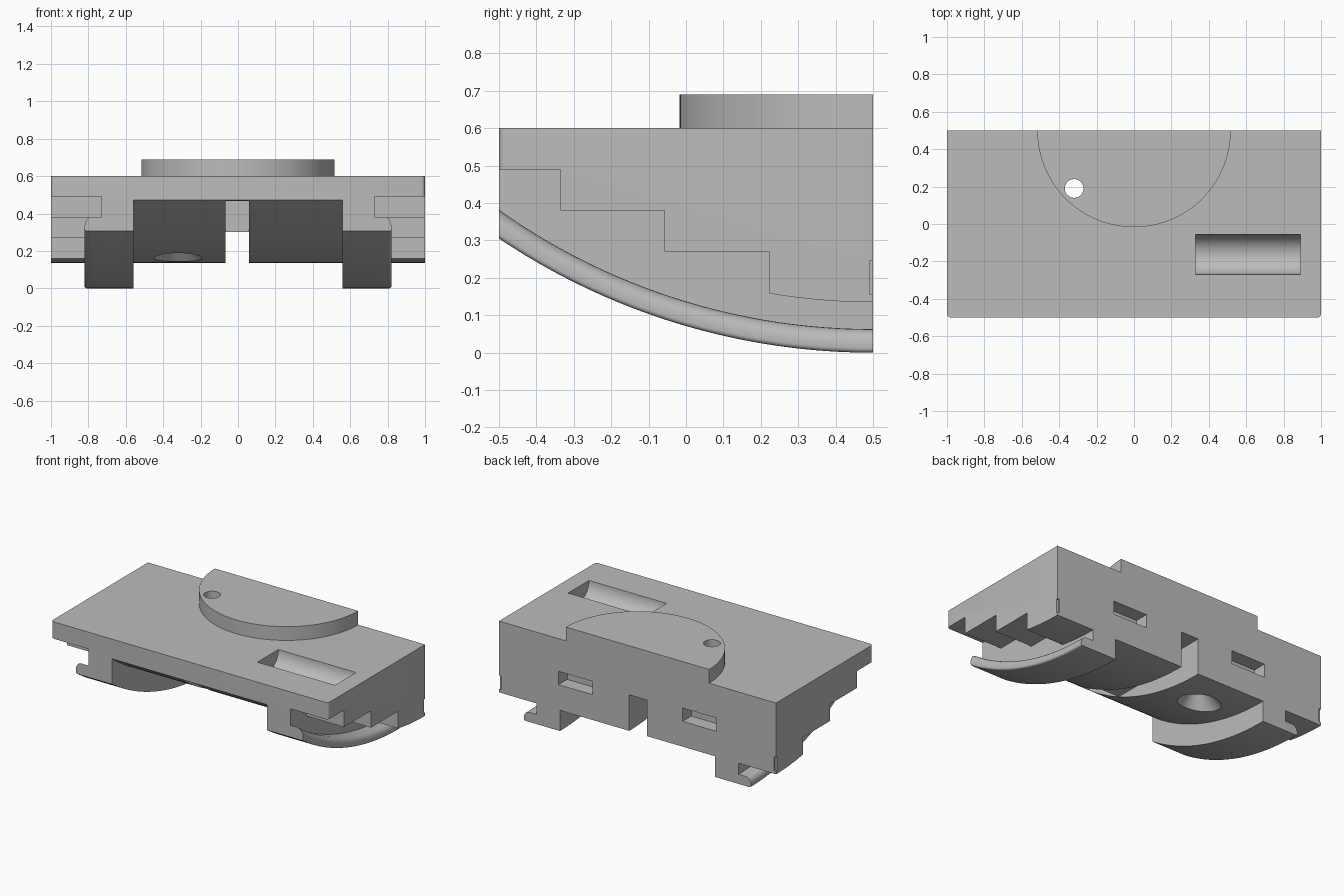
import bpy, bmesh, math
from mathutils import Matrix

if "Cube" in bpy.data.objects:
    bpy.data.objects.remove(bpy.data.objects["Cube"])

AXIS_Y, AXIS_Z = 0.5, 1.79          # axis of all the concentric curved undersides
R_RAIL, R_LIP, R_MID = 1.79, 1.727, 1.655

grey = bpy.data.materials.new("plain grey")
grey.diffuse_color = (0.5, 0.5, 0.5, 1)
grey.use_nodes = True
grey.node_tree.nodes["Principled BSDF"].inputs["Base Color"].default_value = (0.5, 0.5, 0.5, 1)


def finish(name, bm):
    bmesh.ops.recalc_face_normals(bm, faces=bm.faces)
    mesh = bpy.data.meshes.new(name)
    bm.to_mesh(mesh)
    bm.free()
    mesh.materials.append(grey)
    ob = bpy.data.objects.new(name, mesh)
    bpy.context.collection.objects.link(ob)
    return ob


def loft(name, rings):
    """Closed solid through a list of equal point rings."""
    bm = bmesh.new()
    vs = [[bm.verts.new(p) for p in ring] for ring in rings]
    n = len(rings[0])
    for a, b in zip(vs, vs[1:]):
        for i in range(n):
            j = (i + 1) % n
            bm.faces.new((a[i], a[j], b[j], b[i]))
    bm.faces.new(vs[0])
    bm.faces.new(vs[-1])
    return finish(name, bm)


def slab(name, x0, x1, profile):
    return loft(name, [[(x, y, z) for y, z in profile] for x in (x0, x1)])


def box(name, x0, x1, y0, y1, z0, z1):
    return slab(name, x0, x1, [(y0, z0), (y1, z0), (y1, z1), (y0, z1)])


def cone(name, x, y, z0, z1, r0, r1, seg=64):
    bm = bmesh.new()
    bmesh.ops.create_cone(bm, cap_ends=True, segments=seg, radius1=r0, radius2=r1,
                          depth=z1 - z0, matrix=Matrix.Translation((x, y, (z0 + z1) / 2)))
    return finish(name, bm)


def arc_z(r, y):
    return AXIS_Z - math.sqrt(r * r - (y - AXIS_Y) ** 2)


def arc(r, y0, y1, n=40):
    ys = [y0 + (y1 - y0) * i / n for i in range(n + 1)]
    return [(y, arc_z(r, y)) for y in ys]


def cut(ob, *cutters):
    bpy.context.view_layer.objects.active = ob
    for c in cutters:
        c.hide_render = True
        m = ob.modifiers.new("cut", 'BOOLEAN')
        m.operation, m.solver, m.object = 'DIFFERENCE', 'EXACT', c
        bpy.ops.object.modifier_apply(modifier=m.name)
        bpy.data.objects.remove(c)


def smooth(ob):
    bpy.ops.object.select_all(action='DESELECT')
    ob.select_set(True)
    bpy.context.view_layer.objects.active = ob
    bpy.ops.object.shade_smooth_by_angle(angle=math.radians(30))


# main block with softened front corners
body = box("body", -1, 1, -0.5, 0.5, -0.05, 0.6)
bm = bmesh.new()
bm.from_mesh(body.data)
edges = [e for e in bm.edges if all(v.co.y < 0 for v in e.verts)
         and abs(e.verts[0].co.z - e.verts[1].co.z) > 0.1]
bmesh.ops.bevel(bm, geom=edges, offset=0.02, segments=4, profile=0.5, affect='EDGES')
bm.to_mesh(body.data)
bm.free()

# curved undersides of the rails and the middle
for half, r in ((1.1, R_RAIL), (0.56, R_MID)):
    cut(body, slab("underside_cutter", -half, half,
                   arc(r, -0.6, 0.6) + [(0.6, -0.2), (-0.6, -0.2)]))

# stepped wings on both sides
steps = [(-0.6, 0.49), (-0.335, 0.49), (-0.335, 0.38), (-0.057, 0.38), (-0.057, 0.27),
         (0.222, 0.27)] + arc(R_MID, 0.222, 0.6, 16) + [(0.6, -0.2), (-0.6, -0.2)]
for s in (-1, 1):
    cut(body, slab("step_cutter", s * 0.73, s * 1.1, steps),
        box("notch_cutter", s * 0.985, s * 1.1, 0.49, 0.6, 0.155, 0.245),
        box("socket_cutter", s * 0.325, s * 0.57, 0.41, 0.6, 0.3, 0.387))

# central slot in three heights
for y0, y1, top in ((-0.6, -0.22, 0.468), (-0.25, 0.05, 0.3), (0, 0.6, 0.37)):
    cut(body, box("slot_cutter", -0.068, 0.06, y0, y1, -0.2, top))

# rounded trough in the top
trough = [(-0.163 + 0.108 * math.cos(a), 0.6 + 0.108 * math.sin(a))
          for a in (math.pi * (1 + i / 24) for i in range(25))]
cut(body, slab("trough_cutter", 0.33, 0.89, trough + [(-0.055, 0.7), (-0.271, 0.7)]))

# half disc on the top, at the back edge
disc = cone("half_disc", 0, 0.5, 0.6, 0.69, 0.517, 0.517, 128)
cut(disc, box("half_cutter", -1, 1, 0.5, 1.2, 0.5, 0.8))

# through hole with countersink below
for ob in (body, disc):
    cut(ob, cone("hole_cutter", -0.32, 0.19, -0.2, 0.9, 0.05, 0.05))
cut(body, cone("countersink_cutter", -0.32, 0.19, 0.1, 0.26, 0.18, 0.05))

# curved rail lips with rounded outer edges
for s, side in ((1, "left"), (-1, "right")):
    section = [(0.73, R_LIP), (0.73, R_RAIL)]
    for r0, rad, a0 in ((R_RAIL, 0.012, 90), (R_LIP, 0.04, 0)):
        cr = r0 - rad if r0 == R_RAIL else r0 + rad
        for i in range(7):
            a = math.radians(a0 - 15 * i)
            section.append((0.82 - rad + rad * math.cos(a), cr + rad * math.sin(a)))
    rings = [[(s * x, y, arc_z(r, y)) for x, r in section]
             for y in (-0.5 + i / 40 for i in range(41))]
    smooth(loft(side + "_rail_lip", rings))

smooth(body)
smooth(disc)
